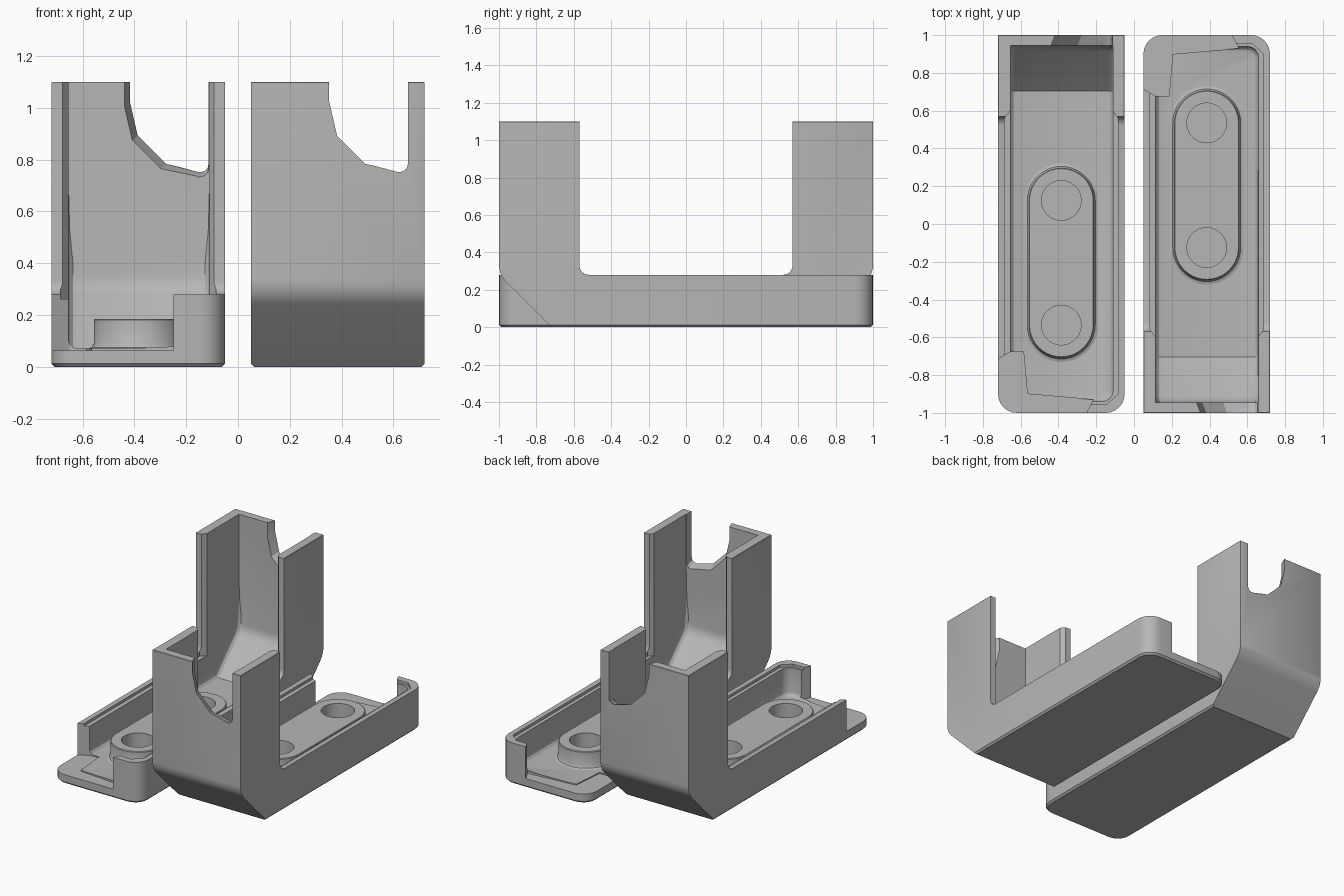
import bpy, bmesh, math
from mathutils import Vector

if "Cube" in bpy.data.objects:
    bpy.data.objects.remove(bpy.data.objects["Cube"])

grey = bpy.data.materials.new("light_grey_plastic")
grey.diffuse_color = (0.47, 0.47, 0.47, 1)
grey.use_nodes = True
grey.node_tree.nodes["Principled BSDF"].inputs["Base Color"].default_value = grey.diffuse_color


def finish(bm, name):
    bmesh.ops.recalc_face_normals(bm, faces=bm.faces)
    mesh = bpy.data.meshes.new(name)
    bm.to_mesh(mesh)
    bm.free()
    ob = bpy.data.objects.new(name, mesh)
    bpy.context.collection.objects.link(ob)
    mesh.materials.append(grey)
    return ob


def loft(bm, a, b):
    """Solid between two matching loops of 3D points."""
    va, vb = [bm.verts.new(p) for p in a], [bm.verts.new(p) for p in b]
    n = len(a)
    bm.faces.new(va)
    bm.faces.new(vb[::-1])
    for i in range(n):
        bm.faces.new((va[i], vb[i], vb[(i + 1) % n], va[(i + 1) % n]))
    bmesh.ops.recalc_face_normals(bm, faces=bm.faces)


def bevel(bm, test, width, seg=1):
    edges = [e for e in bm.edges if test(e.verts[0].co, e.verts[1].co)]
    bmesh.ops.bevel(bm, geom=edges, offset=width, segments=seg, profile=0.5,
                    affect='EDGES', clamp_overlap=True)


def both(a, b, axis, value):
    return abs(a[axis] - value) < 1e-4 and abs(b[axis] - value) < 1e-4


def cut(ob, cutter):
    mod = ob.modifiers.new("cut", 'BOOLEAN')
    mod.operation, mod.solver, mod.object = 'DIFFERENCE', 'EXACT', cutter
    bpy.context.view_layer.objects.active = ob
    bpy.ops.object.modifier_apply(modifier=mod.name)
    bpy.data.objects.remove(cutter)


def arc(cx, cy, r, a0, a1, n):
    return [(cx + r * math.cos(math.radians(a0 + (a1 - a0) * i / n)),
             cy + r * math.sin(math.radians(a0 + (a1 - a0) * i / n))) for i in range(n + 1)]


def across(profile, x0, x1):
    bm = bmesh.new()
    loft(bm, [(x0, y, z) for y, z in profile], [(x1, y, z) for y, z in profile])
    return bm


def upright(plan, z0, z1):
    bm = bmesh.new()
    loft(bm, [(x, y, z0) for x, y in plan], [(x, y, z1) for x, y in plan])
    return bm


HW = 0.335
# outer shell: tall end, low tray and sloped underside
k = 0.13 * math.tan(math.radians(22.5))
outer = ([(-1, 1.1), (-0.57, 1.1), (-0.57, 0.33)] + arc(-0.52, 0.33, 0.05, 190, 270, 4)
         + [(1, 0.28), (1, 0), (-0.72, 0)] + arc(-0.87, 0.28 + k, 0.13, 225, 180, 5))
bm = across(outer, -HW, HW)
bevel(bm, lambda a, b: both(a, b, 1, 1) and abs(a.z - b.z) > 0.1, 0.1, 6)
bevel(bm, lambda a, b: both(a, b, 1, -1) and abs(a.x) > 0.33 and both(a, b, 0, a.x), 0.018, 2)
bevel(bm, lambda a, b: both(a, b, 2, 0) and (a.y + b.y) > -1.4, 0.012)
bevel(bm, lambda a, b: both(a, b, 2, 1.1) and (abs(a.x + b.x) > 0.6 or a.y + b.y < -1.9), 0.014)
shell = finish(bm, "right_holder_shell")

# main cavity with matching inner slope and filleted floor
k = 0.1 * math.tan(math.radians(22.5))
inner = ([(-0.945, 1.3), (0.94, 1.3), (0.94, 0.07), (-0.705, 0.07)]
         + arc(-0.845, 0.31 + k, 0.1, 225, 180, 4))
bm = across(inner, -0.27, 0.275)
bevel(bm, lambda a, b: both(a, b, 1, 0.94) and abs(a.z - b.z) > 0.5, 0.06, 4)
bevel(bm, lambda a, b: max(a.z, b.z) < 0.36 and not (
    abs(a.x - b.x) > 0.4 and a.y < 0), 0.035, 3)
cut(shell, finish(bm, "cavity_cutter"))

# slightly wider upper recess between the low walls
recess = [(-0.27, -0.6), (-0.3, -0.56), (-0.3, 0.9), (-0.24, 0.955), (0.24, 0.955),
          (0.3, 0.9), (0.3, -0.56), (0.27, -0.6)]
cut(shell, finish(upright(recess, 0.262, 1.3), "recess_cutter"))

# open corner at the low end
gap = [(-0.5, 0.715), (-0.335, 0.715), (-0.265, 0.675), (-0.2, 0.675), (-0.18, 0.9),
       (0.17, 0.93), (0.135, 0.995), (0.135, 1.2), (-0.5, 1.2)]
cut(shell, finish(upright(gap, 0.062, 0.5), "opening_cutter"))

# flared notch in the tall end wall
notch = [(-0.025, 1.3), (-0.025, 1.03), (0.005, 0.9), (0.115, 0.79), (0.235, 0.758),
         (0.255, 0.762), (0.268, 0.775), (0.272, 0.795), (0.272, 1.3)]
bm = bmesh.new()
loft(bm, [(x, -1.02, z) for x, z in notch],
     [(x - (0.034 if x < 0.2 else 0), -0.93, z - 0.03) for x, z in notch])
cut(shell, finish(bm, "notch_cutter"))

# raised pill with two screw holes and a small foot fillet
def pill(r):
    return arc(0, 0.535, r, 0, 180, 20) + arc(0, -0.125, r, 180, 360, 20)


bm = bmesh.new()
levels = [(0.195, 0.066), (0.195, 0.07), (0.18, 0.075), (0.172, 0.09), (0.172, 0.181), (0.168, 0.185)]
rings = [[bm.verts.new((x, y, z)) for x, y in pill(r)] for r, z in levels]
n = len(rings[0])
for lo, hi in zip(rings, rings[1:]):
    for i in range(n):
        bm.faces.new((lo[i], lo[(i + 1) % n], hi[(i + 1) % n], hi[i]))
bm.faces.new(rings[0][::-1])
bm.faces.new(rings[-1])
boss = finish(bm, "right_holder_boss")
for cy in (0.535, -0.125):
    cut(boss, finish(upright(arc(0, cy, 0.105, 0, 352.5, 47), 0.072, 0.3), "hole_cutter"))

# place the right holder, and the left one mirrored front to back
for ob in (shell, boss):
    bpy.ops.object.select_all(action='DESELECT')
    ob.select_set(True)
    bpy.context.view_layer.objects.active = ob
    bpy.ops.object.shade_smooth_by_angle(angle=math.radians(28))
    twin = ob.copy()
    twin.data = ob.data.copy()
    twin.name = ob.name.replace("right", "left")
    bpy.context.collection.objects.link(twin)
    for v in twin.data.vertices:
        v.co.y *= -1
    twin.data.flip_normals()
    for o, cx in ((ob, 0.385), (twin, -0.385)):
        for v in o.data.vertices:
            v.co.x += cx
        o.data.update()
